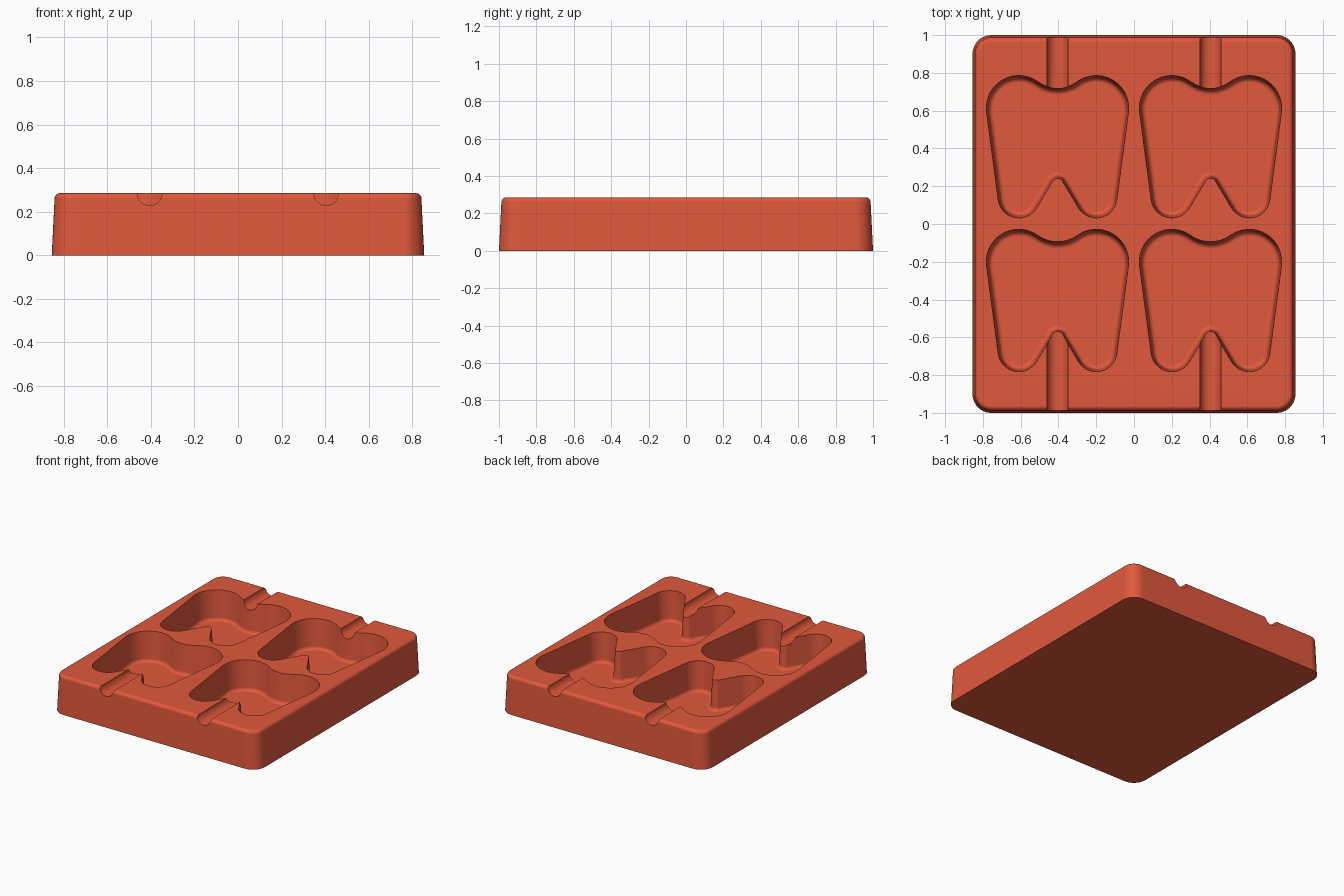
import bpy, bmesh, math
from mathutils import Vector

HEIGHT = 0.285
FLOOR = 0.06
COL_X, ROW_Y = 0.405, 0.407   # pocket centres


def outline(circles, inset, steps):
    """Closed counter-clockwise outline of arcs joined by tangents.
    Each circle is (x, y, radius); a negative radius is a concave arc."""
    arcs = [(Vector((x, y)), r - inset) for x, y, r in circles]
    n = len(arcs)
    leaving = []
    for i in range(n):
        (c1, r1), (c2, r2) = arcs[i], arcs[(i + 1) % n]
        d = c2 - c1
        ratio = max(-1, min(1, (r1 - r2) / d.length))
        leaving.append(math.atan2(d.y, d.x) - math.acos(ratio))
    points = []
    for i, (c, r) in enumerate(arcs):
        start, end = leaving[i - 1], leaving[i]
        if r > 0:
            sweep = (end - start) % math.tau
        else:
            sweep = -((start - end) % math.tau)
        for k in range(steps + 1):
            a = start + sweep * k / steps
            points.append(c + r * Vector((math.cos(a), math.sin(a))))
    return points


def loft(name, circles, profile, steps, centre=(0, 0)):
    """Stack inset outlines, given as (z, inset) from bottom to top."""
    bm = bmesh.new()
    rings = []
    for z, inset in profile:
        rings.append([bm.verts.new((p.x + centre[0], p.y + centre[1], z))
                      for p in outline(circles, inset, steps)])
    for low, high in zip(rings, rings[1:]):
        for i in range(len(low)):
            j = (i + 1) % len(low)
            bm.faces.new((low[i], low[j], high[j], high[i]))
    bm.faces.new(rings[0][::-1])
    bm.faces.new(rings[-1])
    bmesh.ops.recalc_face_normals(bm, faces=bm.faces)
    mesh = bpy.data.meshes.new(name)
    bm.to_mesh(mesh)
    bm.free()
    obj = bpy.data.objects.new(name, mesh)
    bpy.context.collection.objects.link(obj)
    return obj


def fillet(radius, steps=6):
    """Quarter-round as (along, across) pairs from 0 to radius."""
    angles = [math.pi / 2 * k / steps for k in range(steps + 1)]
    return [(radius * math.sin(a), radius * (1 - math.cos(a))) for a in angles]


def carve(target, cutter):
    cutter.hide_render = True
    mod = target.modifiers.new("carve", 'BOOLEAN')
    mod.operation = 'DIFFERENCE'
    mod.solver = 'EXACT'
    mod.object = cutter
    bpy.ops.object.select_all(action='DESELECT')
    bpy.context.view_layer.objects.active = target
    target.select_set(True)
    bpy.ops.object.modifier_apply(modifier=mod.name)
    bpy.data.objects.remove(cutter, do_unlink=True)


cube = bpy.data.objects.get("Cube")
if cube:
    bpy.data.objects.remove(cube, do_unlink=True)

# Block with rounded corners, slight draft and rounded top rim
CORNER, RIM, DRAFT = 0.1, 0.025, 0.013
cx, cy = 0.855 - CORNER, 1 - CORNER
corners = [(cx, -cy, CORNER), (cx, cy, CORNER), (-cx, cy, CORNER), (-cx, -cy, CORNER)]
side = [(0, 0)] + [(HEIGHT - RIM + up, DRAFT + inward) for up, inward in fillet(RIM)]
tray = loft("mould_tray", corners, side, 10)

# Tooth-shaped pockets: two crown lobes, two roots, a dip and a notch
tooth = [(0.205, -0.265, 0.11), (0.205, 0.207, 0.172), (0, 0.492, -0.179),
         (-0.205, 0.207, 0.172), (-0.205, -0.265, 0.11), (0, -0.195, -0.03)]
BOTTOM, LEAN = 0.025, 0.012
wall = [(FLOOR + BOTTOM - down, LEAN + inward) for down, inward in fillet(BOTTOM)][::-1]
wall += [(HEIGHT, 0), (HEIGHT + 0.04, 0)]
for sx in (-1, 1):
    for sy in (-1, 1):
        carve(tray, loft("pocket_cutter", tooth, wall, 14, (sx * COL_X, sy * ROW_Y)))

# Half-round stick channels from the front and back edges into the pockets
for sx in (-1, 1):
    for inner, outer in ((0.6, 1.1), (-0.5, -1.1)):
        bpy.ops.mesh.primitive_cylinder_add(
            vertices=32, radius=0.057, depth=abs(outer - inner),
            location=(sx * COL_X, (inner + outer) / 2, HEIGHT + 0.001),
            rotation=(math.pi / 2, 0, 0))
        carve(tray, bpy.context.object)

# Colour
mat = bpy.data.materials.new("coral_red")
mat.use_nodes = True
colour = (0.75, 0.098, 0.045, 1)
mat.diffuse_color = colour
mat.node_tree.nodes["Principled BSDF"].inputs["Base Color"].default_value = colour
tray.data.materials.clear()
tray.data.materials.append(mat)
for face in tray.data.polygons:
    face.material_index = 0

# Smooth shading with crisp pocket rims
bpy.ops.object.select_all(action='DESELECT')
bpy.context.view_layer.objects.active = tray
tray.select_set(True)
bpy.ops.object.shade_smooth_by_angle(angle=math.radians(35))
weighted = tray.modifiers.new("even_shading", 'WEIGHTED_NORMAL')
weighted.keep_sharp = True
